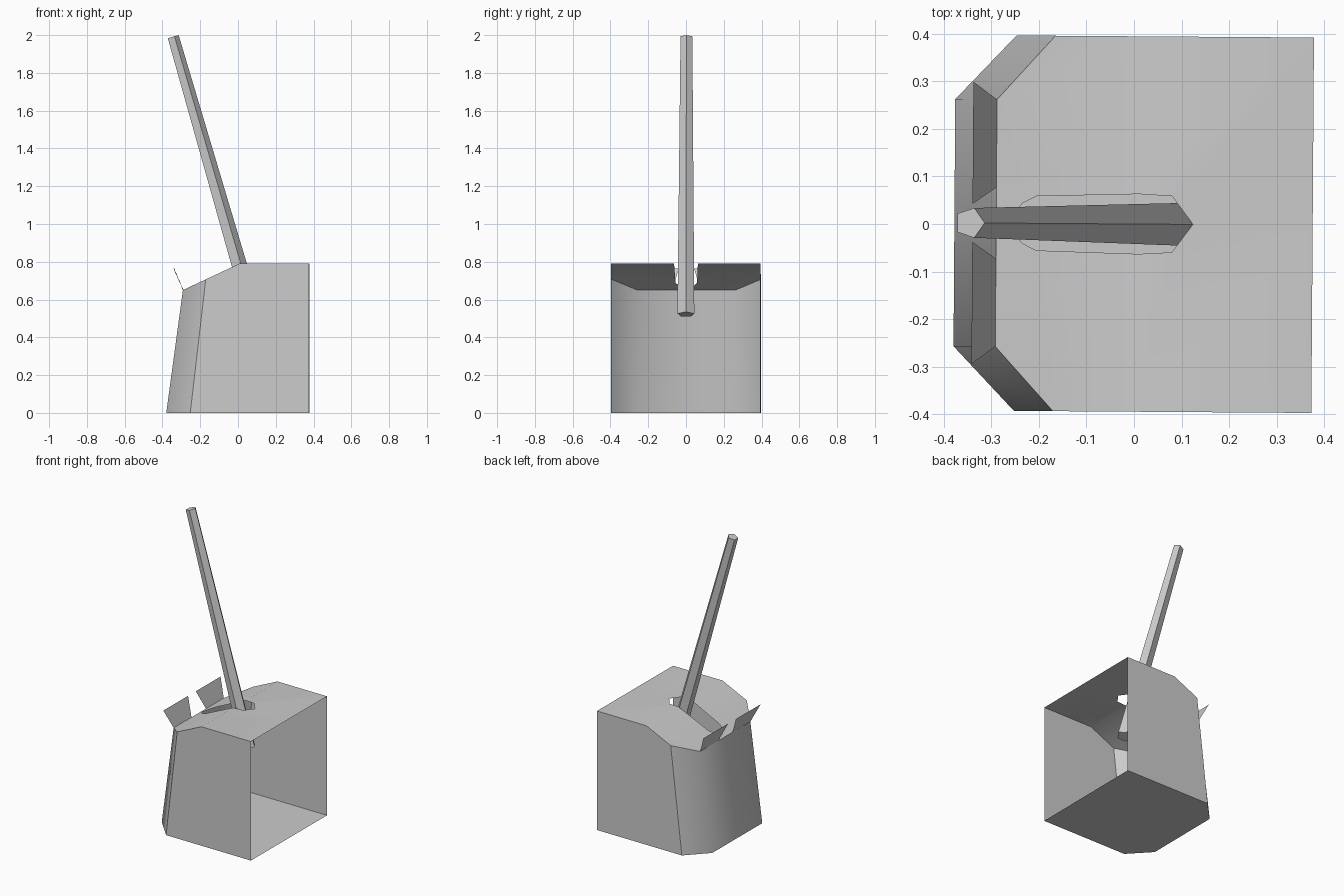
import bpy, bmesh
from math import radians, cos, sin, tau
from mathutils import Vector, Matrix

if "Cube" in bpy.data.objects:
    bpy.data.objects.remove(bpy.data.objects["Cube"])

TURN = Matrix.Rotation(radians(-0.4), 4, 'Z')


def roof_z(x):
    return 0.79 if x > 0.01 else 0.79 - (0.01 - x) * 0.467


def make(name, half_faces, smooth=False):
    """Build faces for the +y half, mirror them across y = 0 and weld."""
    bm = bmesh.new()
    for side in (1, -1):
        for pts in half_faces:
            vs = [bm.verts.new((x, y * side, z)) for x, y, z in pts]
            bm.faces.new(vs[::side])
    bmesh.ops.remove_doubles(bm, verts=bm.verts, dist=0.0005)
    return finish(name, bm, smooth)


def finish(name, bm, smooth=False):
    bmesh.ops.transform(bm, matrix=TURN, verts=bm.verts)
    for f in bm.faces:
        f.smooth = smooth
    me = bpy.data.meshes.new(name)
    bm.to_mesh(me)
    bm.free()
    ob = bpy.data.objects.new(name, me)
    bpy.context.collection.objects.link(ob)
    return ob


# Outline of the half pan at floor level and at the rim
W = 0.395
low = [(x, y, 0) for x, y in ((0.376, W), (-0.25, W), (-0.378, 0.26), (-0.378, 0))]
rim = [(x, y, roof_z(x)) for x, y in ((0.376, W), (-0.168, W), (-0.29, 0.26), (-0.29, 0))]
ridge = (0.01, W, 0.79)

# Floor, side walls and rounded back wall
make("pan_floor", [low + [(0.376, 0, 0)]])
make("pan_sides", [[low[0], rim[0], ridge, rim[1], low[1]]])
make("pan_back", [[low[i], rim[i], rim[i + 1], low[i + 1]] for i in (1, 2)], smooth=True)

# Top: level part and sloping part around the handle slot
flat = [(0.376, 0), (0.376, W), (0.01, W), (0.01, 0.063), (0.08, 0.059), (0.124, 0)]
slope = [(0.01, 0.063), (0.01, W), (-0.168, W), (-0.29, 0.26), (-0.29, 0),
         (-0.268, 0), (-0.235, 0.042), (-0.205, 0.057)]
make("pan_top", [[(x, y, roof_z(x)) for x, y in p] for p in (flat, slope)], smooth=True)

# Two upright flaps on the rear rim
make("rear_flaps", [[(-0.29, 0.075, 0.65), (-0.29, 0.26, 0.65),
                     (-0.34, 0.297, 0.765), (-0.34, 0.04, 0.765)]])

# Tapered five-sided handle, leaning backwards through the slot
bottom, top = Vector((0.078, 0, 0.522)), Vector((-0.346, 0, 1.991))
axis = (top - bottom).normalized()
across, fwd = Vector((0, 1, 0)), Vector((axis.z, 0, -axis.x))
bm = bmesh.new()
rings = [[bm.verts.new(c + r * (fwd * cos(i * tau / 5) + across * sin(i * tau / 5)))
          for i in range(5)] for c, r in ((bottom, 0.047), (top, 0.033))]
for i in range(5):
    j = (i + 1) % 5
    bm.faces.new((rings[0][i], rings[0][j], rings[1][j], rings[1][i]))
bm.faces.new(rings[0][::-1])
bm.faces.new(rings[1])
finish("handle", bm)
